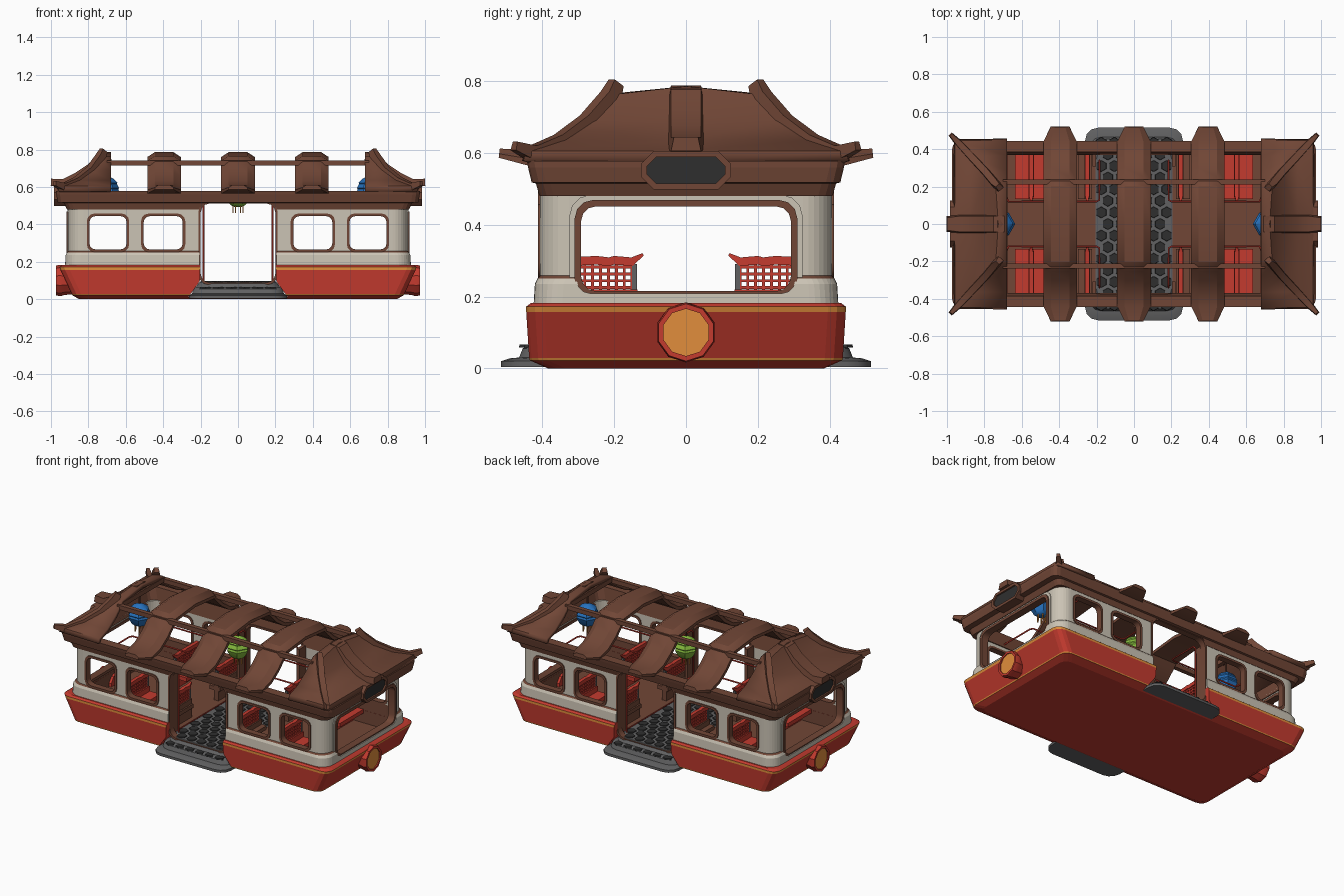
import bpy, bmesh, math
from mathutils import Vector, Matrix

if "Cube" in bpy.data.objects:
    bpy.data.objects.remove(bpy.data.objects["Cube"])

def mat(name, c):
    m = bpy.data.materials.new(name)
    m.diffuse_color = (*c, 1)
    m.use_nodes = True
    m.node_tree.nodes["Principled BSDF"].inputs["Base Color"].default_value = m.diffuse_color
    return m
RED = mat("red", (.55, .043, .028))
BROWN = mat("brown", (.165, .062, .037))
CREAM = mat("cream", (.6, .55, .46))
ORANGE = mat("orange", (.75, .27, .045))
GREY = mat("grey", (.12, .12, .122))
DARK = mat("dark", (.028, .028, .028))
BLUE = mat("blue", (.02, .17, .52))
GREEN = mat("green", (.25, .52, .05))

def finish(name, bm, mats, angle=32):
    bmesh.ops.remove_doubles(bm, verts=bm.verts, dist=1e-5)
    bmesh.ops.recalc_face_normals(bm, faces=bm.faces)
    me = bpy.data.meshes.new(name)
    bm.to_mesh(me)
    bm.free()
    for m in mats:
        me.materials.append(m)
    me.shade_smooth()
    me.set_sharp_from_angle(angle=math.radians(angle))
    ob = bpy.data.objects.new(name, me)
    bpy.context.collection.objects.link(ob)
    return ob

def loft(name, rings, mats, bands=None, caps=(0, 0), loop=False, closed=True):
    """Skin rings of points; bands = material per band; caps = end cap materials or None."""
    bm = bmesh.new()
    vs = [[bm.verts.new(p) for p in r] for r in rings]
    n, k = len(vs[0]), len(vs)
    for i in range(k if loop else k - 1):
        a, b = vs[i], vs[(i + 1) % k]
        for j in range(n if closed else n - 1):
            q = (j + 1) % n
            f = bm.faces.new((a[j], a[q], b[q], b[j]))
            f.material_index = bands[i] if bands else 0
    if not loop and caps:
        for ring, c in ((vs[0], caps[0]), (vs[-1], caps[1])):
            bm.faces.new(ring).material_index = c
    return finish(name, bm, mats)

def rrect(hx, hy, r, seg=3):
    pts = []
    for k, (sx, sy) in enumerate(((1, 1), (-1, 1), (-1, -1), (1, -1))):
        for i in range(seg + 1):
            a = math.pi / 2 * (k + i / seg)
            pts.append((sx * (hx - r) + r * math.cos(a), sy * (hy - r) + r * math.sin(a)))
    return pts

def flat(z, hx, hy, r, seg=3):
    return [(x, y, z) for x, y in rrect(hx, hy, r, seg)]

def upright(axis, c, z, hw, hh, r, d, seg=3):
    """Rounded rectangle standing in a wall that faces the given axis at depth d."""
    return [(c + u, d, z + v) if axis == 'y' else (d, c + u, z + v) for u, v in rrect(hw, hh, r, seg)]

def frame(name, axis, c, z, hw, hh, r, d0, d1, t, m, seg=3):
    o, i = (hw + t, hh + t, r + t * .6), (hw, hh, r)
    return loft(name, [upright(axis, c, z, *s, d, seg) for s, d in ((o, d0), (o, d1), (i, d1), (i, d0))],
                [m], loop=True)

def cut(ob, cutter):
    md = ob.modifiers.new("cut", 'BOOLEAN')
    md.object, md.solver = cutter, 'EXACT'
    bpy.context.view_layer.update()
    me = bpy.data.meshes.new_from_object(ob.evaluated_get(bpy.context.evaluated_depsgraph_get()))
    ob.modifiers.clear()
    me.shade_flat()
    ob.data = me

def boxes(name, items, m):
    bm = bmesh.new()
    for c, s in items:
        bmesh.ops.create_cube(bm, size=1, matrix=Matrix.Translation(c) @ Matrix.Diagonal((*s, 1)))
    return finish(name, bm, [m])

def sweep(name, path, section, m, scales=None):
    path = [Vector(p) for p in path]
    lat = (path[-1] - path[0]).cross(Vector((0, 0, 1))).normalized()
    rings = []
    for i, p in enumerate(path):
        t = (path[min(i + 1, len(path) - 1)] - path[max(i - 1, 0)]).normalized()
        n, s = lat.cross(t), scales[i] if scales else 1
        rings.append([p + lat * a * s + n * b * s for a, b in section])
    return loft(name, rings, [m])

def tube(name, pts, r, m):
    cu = bpy.data.curves.new(name, 'CURVE')
    cu.dimensions, cu.bevel_depth, cu.bevel_resolution = '3D', r, 1
    sp = cu.splines.new('POLY')
    sp.points.add(len(pts) - 1)
    for q, p in zip(sp.points, pts):
        q.co = (*p, 1)
    cu.materials.append(m)
    bpy.context.collection.objects.link(bpy.data.objects.new(name, cu))

# Hull: tub with raked ends, orange stripes and brown floor, notched for the doors
hull = loft("hull", [flat(z, x, y, .05) for z, x, y in (
    (0, .85, .385), (.022, .887, .435), (.029, .89, .437), (.157, .95, .445), (.172, .955, .445),
    (.182, .94, .432), (.182, .875, .375), (.1, .875, .375))],
    [RED, ORANGE, BROWN], [0, 1, 0, 1, 0, 0, 2], (0, 2))
notch = loft("notch_cutter", [[(s * w, y, z) for s, w, z in (
    (-1, .265, .012), (1, .265, .012), (1, .205, .095), (1, .2, .2), (-1, .2, .2), (-1, .205, .095))]
    for y in (-.6, .6)], [])
cut(hull, notch)

# Walls with sill band, cut for windows and doors
walls = loft("walls", [flat(z, x, y, .08, 8) for z, x, y in (
    (.17, .925, .425), (.235, .922, .421), (.25, .914, .414), (.258, .906, .406), (.5, .906, .406),
    (.5, .876, .376), (.258, .876, .376), (.17, .876, .376))],
    [CREAM, BROWN], [0, 0, 1, 0, 0, 0, 1, 0], loop=True)
# Cornice
cornice = loft("cornice", [flat(z, x, y, .04) for z, x, y in (
    (.48, .915, .408), (.515, .93, .418), (.518, .965, .43), (.56, .972, .44), (.578, .972, .443),
    (.578, .9, .385), (.48, .87, .37))], [BROWN], loop=True)
cutters = [notch]
for x, w in ((-.695, .105), (-.4, .11), (.4, .11), (.695, .105)):
    cutters.append(loft("window_cutter", [upright('y', x, .355, w, .095, .035, d) for d in (-.6, .6)], []))
    for s in (-1, 1):
        frame("window_frame", 'y', x, .355, w - .006, .089, .032, s * .372, s * .412, .014, BROWN)
door = loft("door_cutter", [upright('y', 0, .295, .205, .22, .05, d) for d in (-.6, .6)], [])
cutters += [door, loft("end_cutter", [upright('x', 0, .333, .305, .125, .04, d) for d in (-1.1, 1.1)], [])]
for c in cutters[1:]:
    cut(walls, c)
cut(walls, notch)
cut(cornice, door)
for c in cutters:
    bpy.data.objects.remove(c)

for s in (-1, 1):
    frame("end_window_frame", 'x', 0, .333, .292, .118, .04, s * .87, s * .918, .018, BROWN)
    frame("end_window_surround", 'x', 0, .333, .31, .135, .05, s * .88, s * .911, .015, CREAM)
    frame("door_frame", 'y', 0, .3, .2, .212, .05, s * .37, s * .412, .012, BROWN)
    for t in (-1, 1):
        boxes("door_jamb", [((t * .213, s * .35, .295), (.02, .085, .39))], BROWN)

# Grey stepped entrance floor with hexagonal studs
levels = [(.004, .262, .515), (.02, .262, .515), (.028, .25, .49), (.03, .245, .465), (.055, .24, .455),
          (.064, .235, .44), (.066, .225, .425), (.092, .205, .405)]
loft("entrance_floor", [flat(z, x, y, .07) for z, x, y in levels], [GREY])
bm = bmesh.new()
for r in range(-7, 8):
    y = r * .062
    for c in range(-3, 4):
        x = c * .07 + (.035 if r % 2 else 0)
        if abs(x) < .19:
            bmesh.ops.create_cone(bm, cap_ends=True, segments=6, radius1=.032, radius2=.029, depth=.008,
                                  matrix=Matrix.Translation((x, y, .093 if abs(y) < .4 else .062)))
finish("floor_studs", bm, [DARK])

# Curved roof ribs
half = [(.52, .602), (.44, .592), (.36, .615), (.29, .662), (.24, .71), (.2, .748), (0, .768)]
arc = [(-y, z) for y, z in half] + [(y, z) for y, z in half[-2::-1]]
section = [(-.09, -.028), (.09, -.028), (.09, -.008), (.05, .018), (-.05, .018), (-.09, -.008)]
sc = [.55] + [1] * (len(arc) - 2) + [.55]
for x in (-.395, 0, .395):
    sweep("roof_rib", [(x, y, z) for y, z in arc], section, BROWN, sc)
# Purlins
boxes("purlins", [((0, s * .225, .728), (1.4, .028, .028)) for s in (-1, 1)], BROWN)

# Hipped roof ends with ridges, sign and lamp
hip = [(.575, .955, .445), (.598, .95, .44), (.625, .87, .36), (.682, .79, .275), (.752, .735, .2), (.775, .72, 0)]
bar = [(-.024, -.03), (.024, -.03), (.018, .02), (-.018, .02)]
wide = [(-.052, -.028), (.052, -.028), (.042, .02), (-.042, .02)]
for s in (-1, 1):
    ob = loft("roof_end", [[(s * .68, -y, z), (s * x, -y, z), (s * x, 0, z), (s * x, y, z), (s * .68, y, z)]
                           for z, x, y in hip], [BROWN], caps=None, closed=False)
    md = ob.modifiers.new("thickness", 'SOLIDIFY')
    md.thickness, md.offset = .024, 0
    for t in (-1, 1):
        sweep("hip_ridge", [(s * x, t * y, z) for x, y, z in (
            (.98, .478, .622), (.93, .425, .602), (.86, .35, .632), (.79, .275, .688),
            (.74, .215, .757), (.722, .198, .797))], bar, BROWN, [.5, .9, 1, 1, 1, .7])
    sweep("centre_ridge", [(s * x, 0, z) for x, z in (
        (1, .628), (.93, .624), (.86, .658), (.79, .705), (.74, .76), (.69, .768))],
          wide, BROWN, [.8, 1, 1, 1, 1, 1])
    boxes("roof_end_beam", [((s * .69, 0, .735), (.025, .42, .03))], BROWN)
    frame("sign_frame", 'x', 0, .552, .108, .037, .025, s * .92, s * .985, .017, BROWN, 1)
    loft("sign_panel", [upright('x', 0, .552, .112, .041, .025, s * d, 1) for d in (.92, .975)], [DARK])
    ring = lambda r, d: [(s * d, r * math.sin(a * math.pi / 5), .1 + r * math.cos(a * math.pi / 5)) for a in range(10)]
    loft("end_lamp", [ring(r, d) for r, d in ((.07, .86), (.078, .93), (.084, .95), (.08, .972), (.066, .972), (.066, .965))],
         [RED, ORANGE], caps=(0, 1))

# Benches with lattice backs; brown bench boxes beside the doors
for sx in (-1, 1):
    for sy in (-1, 1):
        for x, x0, x1, m in ((.55, .462, .635, RED), (.25, .225, .3, BROWN)):
            Y = lambda y: sy * y
            X = sx * x
            boxes("seat", [((sx * (x0 + x1) / 2, Y(.255), .175), (x1 - x0, .24, .025))], m)
            boxes("seat_base", [((X, Y(.255), .16), (.03, .24, .12))], m)
            lattice = [((X, Y(.15 + i * .022), .255), (.014, .008, .08)) for i in range(11)]
            lattice += [((X, Y(.26), .225 + i * .019), (.014, .23, .008)) for i in range(4)]
            boxes("seat_lattice", lattice, RED)
            wave = [(.12, .318), (.15, .298), (.2, .302), (.215, .298), (.25, .302), (.29, .3), (.375, .3)]
            sweep("seat_top_rail", [(X, Y(y), z) for y, z in wave],
                  [(-.012, -.013), (.012, -.013), (.012, .011), (-.012, .011)], RED, [.3] + [1] * 6)
            boxes("seat_post", [((X, Y(.143), .195), (.016, .014, .19)),
                                ((X, Y(.37), .13), (.016, .014, .07))], GREY)
        # Door pole running into the overhead grab rail
        tube("grab_rail", [(sx * .185, sy * .34, .09), (sx * .185, sy * .34, .48), (sx * .185, sy * .32, .5),
                           (sx * .185, sy * .13, .5), (sx * .2, sy * .12, .5), (sx * .67, sy * .12, .5),
                           (sx * .68, sy * .14, .5), (sx * .68, sy * .37, .5)], .005, RED)

# Hanging six-sided lanterns with tassels
for x, z, m in ((-.705, .582, BLUE), (0, .56, GREEN), (.705, .582, BLUE)):
    prof = [(.012, .075), (.04, .062), (.06, .04), (.057, .034), (.07, .012), (.065, .006), (.07, -.006),
            (.062, -.024), (.058, -.03), (.05, -.046), (.034, -.06), (.02, -.066)]
    loft("lantern", [[(x + r * math.cos(a * math.pi / 3), r * math.sin(a * math.pi / 3), z + h) for a in range(6)]
                     for r, h in prof], [m])
    boxes("lantern_tassels", [((x + .026 * math.cos(a * math.pi / 3), .026 * math.sin(a * math.pi / 3), z - .08),
                               (.006, .006, .04)) for a in range(6)], ORANGE)
    boxes("lantern_hanger", [((x, 0, z + .115), (.008, .008, .1))], BROWN)
